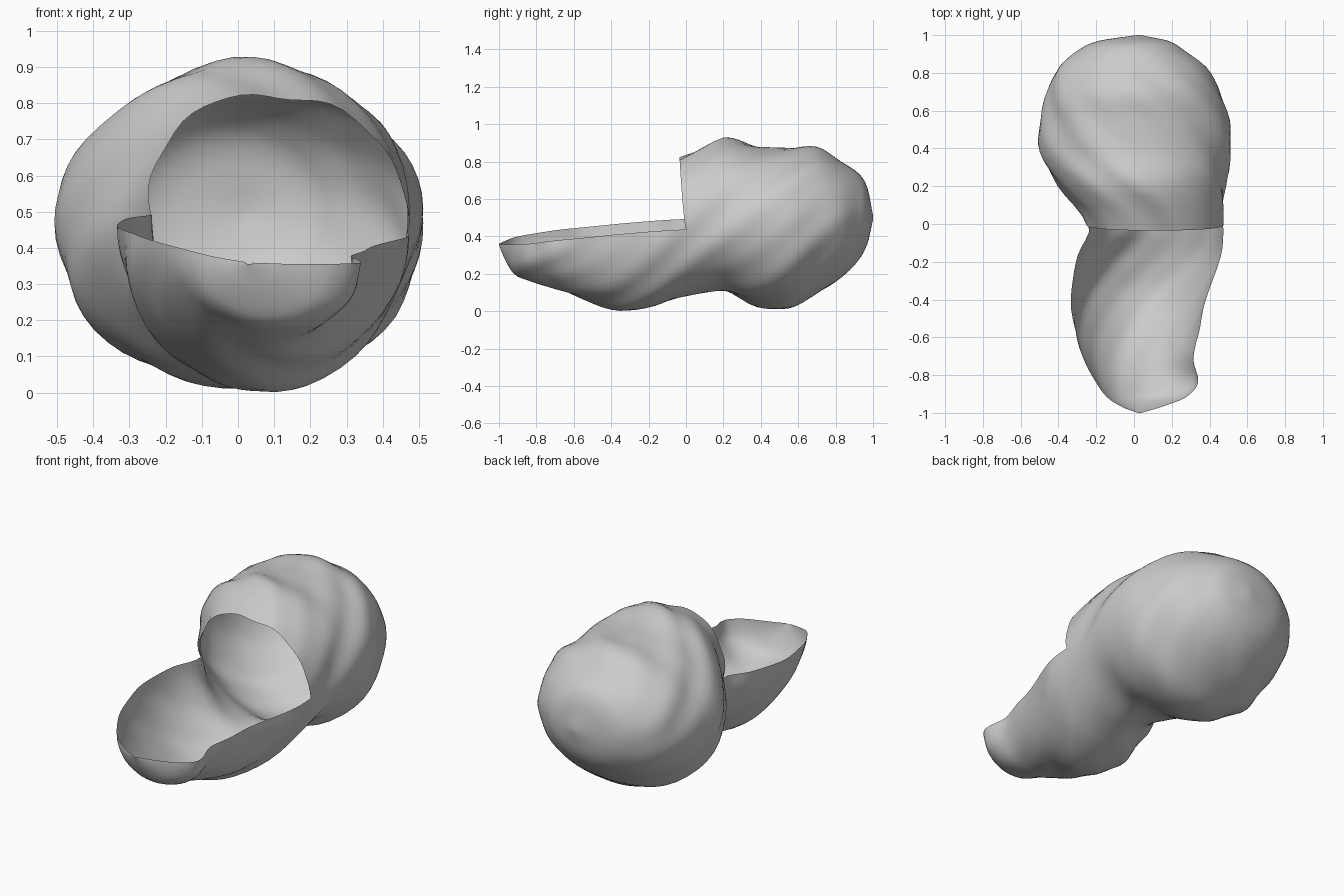
import bpy, bmesh, math

if "Cube" in bpy.data.objects:
    bpy.data.objects.remove(bpy.data.objects["Cube"])

# stations along the body: y, left x, right x, bottom z, middle (rim) z, top z
STATIONS = [
    (-1.00, 0.02, 0.04, 0.355, 0.36, 0.37),
    (-0.97, -0.06, 0.14, 0.28, 0.365, 0.45),
    (-0.92, -0.14, 0.27, 0.20, 0.375, 0.50),
    (-0.84, -0.20, 0.34, 0.165, 0.385, 0.55),
    (-0.70, -0.27, 0.315, 0.12, 0.405, 0.60),
    (-0.55, -0.32, 0.345, 0.065, 0.42, 0.65),
    (-0.35, -0.33, 0.40, 0.002, 0.44, 0.70),
    (-0.17, -0.30, 0.46, 0.025, 0.455, 0.75),
    (0.00, -0.245, 0.47, 0.085, 0.465, 0.82),
    (0.20, -0.40, 0.485, 0.105, 0.47, 0.92),
    (0.38, -0.50, 0.51, 0.025, 0.47, 0.885),
    (0.55, -0.495, 0.51, 0.015, 0.47, 0.875),
    (0.70, -0.46, 0.455, 0.09, 0.48, 0.875),
    (0.83, -0.40, 0.38, 0.18, 0.49, 0.80),
    (0.92, -0.295, 0.265, 0.27, 0.50, 0.74),
    (0.97, -0.185, 0.18, 0.36, 0.505, 0.66),
    (1.00, 0.015, 0.035, 0.49, 0.50, 0.51),
]
SIDES = 64   # points round a full section
STEPS = 4    # rings between stations
OPEN = 8     # station where the closed chamber starts


def blend(a, b, c, d, t):
    """Smooth curve through b and c, with slopes suited to uneven spacing."""
    h = c[0] - b[0]
    out = [b[0] + h * t]
    for k in range(1, 6):
        s = (c[k] - b[k]) / h
        m0 = (c[k] - a[k]) / (c[0] - a[0]) * h if a is not b else s * h
        m1 = (d[k] - b[k]) / (d[0] - b[0]) * h if d is not c else s * h
        out.append((2*t**3 - 3*t**2 + 1) * b[k] + (t**3 - 2*t*t + t) * m0
                   + (3*t*t - 2*t**3) * c[k] + (t**3 - t*t) * m1)
    return out


def point(st, ang):
    """Point on a section, with spiral ridges wound round the body."""
    y, left, right, low, mid, high = st
    c, s = math.cos(ang), math.sin(ang)
    # elliptical section, slightly squared over the mouth only
    e = 2.0 + (0.35 * max(0, 1 - abs(y) / 0.2) if s > 0 else 0)
    full = (abs(c) ** e + abs(s) ** e) ** (-1 / e)
    fade = max(0.0, min(1.0, (1 - abs(y)) / 0.35))
    wind = ang - 2.0 * y
    ridge = full * (1 + fade * (0.012 * math.sin(7 * wind)
                                + 0.010 * math.sin(11 * wind + 1) - 0.003))
    rz = (high - mid) if s > 0 else (mid - low)
    x = (left + right) / 2 + (right - left) / 2 * c * ridge
    z = mid + rz * s * ridge
    z -= 0.028 * c * min(1, (right - left) / 0.6) * max(0, 1 - max(0, y) / 0.4)
    if y >= 0:
        y -= 0.035 * max(0, s) ** 0.7 * max(0, 1 - y / 0.12)   # lip leans forward
    return (x, y, max(0, z))


# rings from front tip to back tip; the scoop uses only the lower half
bm = bmesh.new()
rings = []
n = len(STATIONS)
for i in range(n - 1):
    a, b = STATIONS[max(i - 1, 0)], STATIONS[i]
    c, d = STATIONS[i + 1], STATIONS[min(i + 2, n - 1)]
    for k in range(STEPS + (i == n - 2)):
        st = blend(a, b, c, d, k / STEPS)
        count = SIDES if i >= OPEN else SIDES // 2 + 1
        rings.append([bm.verts.new(point(st, math.pi + 2 * math.pi * j / SIDES))
                      for j in range(count)])

for r0, r1 in zip(rings, rings[1:]):
    m = len(r0)
    closed = m == SIDES
    for j in range(m if closed else m - 1):
        q = (j + 1) % SIDES if closed else j + 1
        bm.faces.new((r0[j], r0[q], r1[q], r1[j]))
bm.faces.new(rings[-1])
bmesh.ops.recalc_face_normals(bm, faces=bm.faces)

mesh = bpy.data.meshes.new("open_shell")
bm.to_mesh(mesh)
bm.free()
shell = bpy.data.objects.new("open_shell", mesh)
bpy.context.collection.objects.link(shell)
bpy.context.view_layer.objects.active = shell
shell.select_set(True)
bpy.ops.object.shade_smooth_by_angle(angle=math.radians(40))
